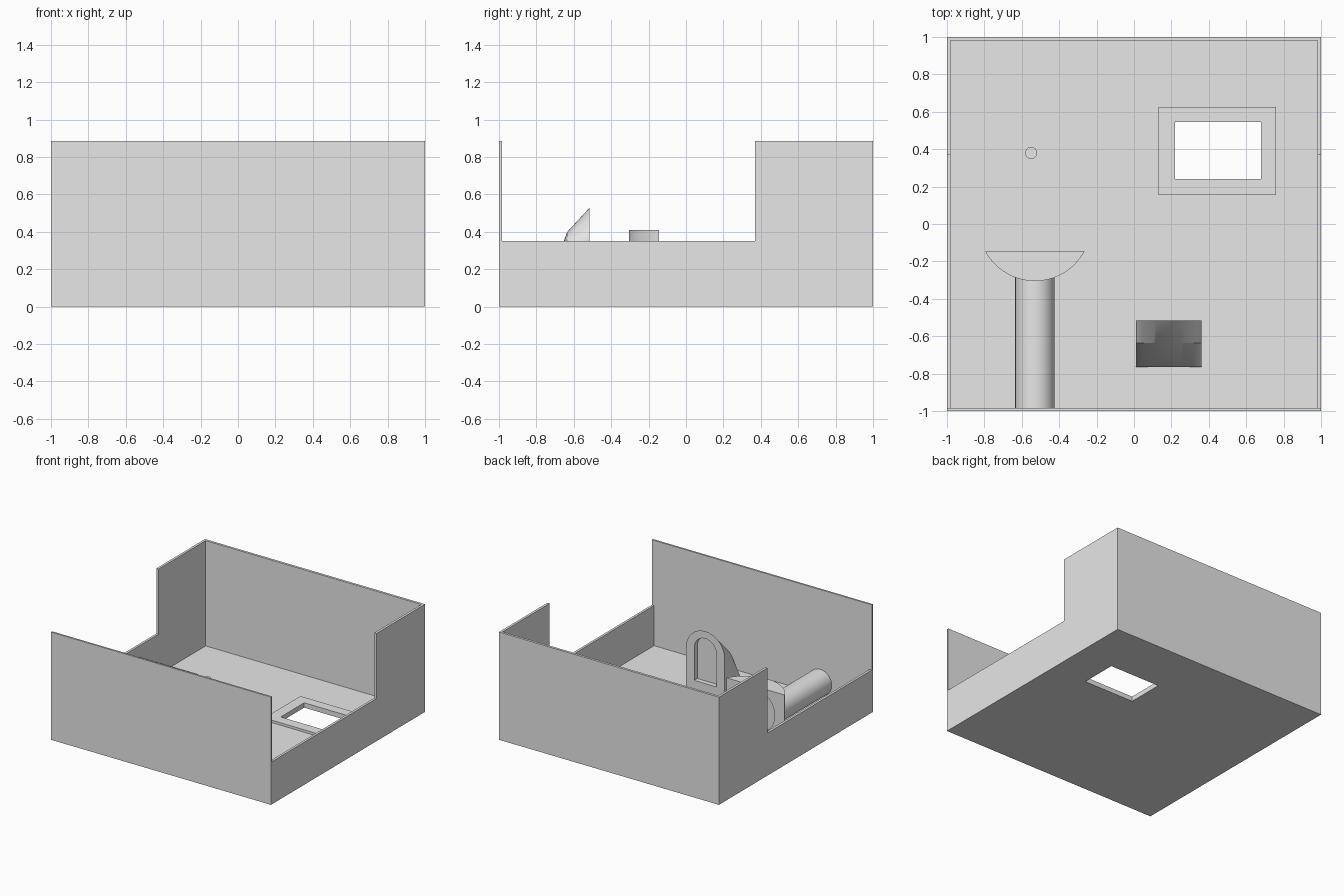
import bpy, bmesh, math
from mathutils import Vector

if "Cube" in bpy.data.objects:
    bpy.data.objects.remove(bpy.data.objects["Cube"], do_unlink=True)

grey = bpy.data.materials.new("plain_grey")
grey.use_nodes = True
grey.diffuse_color = (0.8, 0.8, 0.8, 1)
grey.node_tree.nodes["Principled BSDF"].inputs["Base Color"].default_value = (0.8, 0.8, 0.8, 1)

FLOOR = 0.02
WALL = 0.02
HEIGHT = 0.885


def loft(name, rings, smooth=False):
    """Skin closed rings of equal length and cap both ends."""
    bm = bmesh.new()
    loops = [[bm.verts.new(p) for p in ring] for ring in rings]
    n = len(loops[0])
    for a, b in zip(loops, loops[1:]):
        for i in range(n):
            j = (i + 1) % n
            bm.faces.new((a[i], a[j], b[j], b[i]))
    bm.faces.new(loops[0])
    bm.faces.new(loops[-1])
    bmesh.ops.recalc_face_normals(bm, faces=bm.faces)
    mesh = bpy.data.meshes.new(name)
    bm.to_mesh(mesh)
    bm.free()
    obj = bpy.data.objects.new(name, mesh)
    bpy.context.collection.objects.link(obj)
    mesh.materials.append(grey)
    if smooth:
        bpy.ops.object.select_all(action='DESELECT')
        bpy.context.view_layer.objects.active = obj
        obj.select_set(True)
        bpy.ops.object.shade_smooth_by_angle(angle=math.radians(25))
    return obj


def prism(name, points, axis, start, end, smooth=False):
    """Extrude a 2D outline along an axis."""
    def place(p, d):
        v = list(p)
        v.insert(axis, d)
        return Vector(v)
    return loft(name, [[place(p, d) for p in points] for d in (start, end)], smooth)


def rect(x0, x1, y0, y1):
    return [(x0, y0), (x1, y0), (x1, y1), (x0, y1)]


def circle(cx, cy, r, n=48, start=0, sweep=math.tau):
    return [(cx + r * math.cos(start + sweep * i / n), cy + r * math.sin(start + sweep * i / n))
            for i in range(n)]


def arch(cx, half, bottom, top, n=32):
    """Round-topped doorway outline."""
    spring = top - half
    curve = circle(cx, spring, half, n, 0, math.pi) + [(cx - half, spring)]
    return [(cx + half, bottom)] + curve + [(cx - half, bottom)]


def cut(obj, cutter):
    mod = obj.modifiers.new("cut", 'BOOLEAN')
    mod.operation = 'DIFFERENCE'
    mod.solver = 'EXACT'
    mod.object = cutter
    bpy.ops.object.select_all(action='DESELECT')
    bpy.context.view_layer.objects.active = obj
    obj.select_set(True)
    bpy.ops.object.modifier_apply(modifier=mod.name)
    bpy.data.objects.remove(cutter, do_unlink=True)


# Floor and raised window frame share one opening
opening = rect(0.22, 0.68, 0.24, 0.545)
floor = prism("floor", rect(-1, 1, -1, 1), 2, 0, FLOOR)
cut(floor, prism("floor_cutter", opening, 2, -0.1, 0.1))
frame = prism("opening_frame", rect(0.13, 0.76, 0.155, 0.625), 2, FLOOR, 0.04)
cut(frame, prism("frame_cutter", opening, 2, -0.1, 0.1))

# Front and back walls, then stepped side walls
prism("front_wall", rect(-1, 1, FLOOR, HEIGHT), 1, -1, -0.985)
prism("back_wall", rect(-1, 1, FLOOR, HEIGHT), 1, 1 - WALL, 1)
step = [(-0.985, FLOOR), (1 - WALL, FLOOR), (1 - WALL, HEIGHT),
        (0.37, HEIGHT), (0.37, 0.35), (-0.985, 0.35)]
for side, inner, outer in (("left", 1 - WALL, 1), ("right", -1, WALL - 1)):
    prism(side + "_wall", step, 0, inner, outer)

# Peg on the floor
prism("floor_peg", circle(-0.55, 0.38, 0.032, 32), 2, FLOOR, 0.10, True)

# Lying pipe leading to the bowed housing
prism("pipe", circle(-0.53, 0.125, 0.105), 1, -0.985, -0.26, True)

# Bowed housing with a round recess in its flat back
radius, chord_y, low_y = 0.30, -0.145, -0.305
centre_y = low_y + radius
half_angle = math.acos((centre_y - chord_y) / radius)
bow = circle(-0.53, centre_y, radius, 32, -math.pi / 2 - half_angle, 2 * half_angle)
bow.append((-0.53 + radius * math.sin(half_angle), chord_y))
housing = prism("bowed_housing", bow, 2, FLOOR, 0.41, True)
cut(housing, prism("housing_cutter", circle(-0.53, 0.215, 0.175), 1, chord_y - 0.04, chord_y + 0.1))

# Arched hood that slopes down towards the front in two stages
outline = arch(0.185, 0.175, FLOOR, 0.53)
rings = []
for y, top in ((-0.515, 0.53), (-0.635, 0.40), (-0.765, 0.05)):
    scale = (top - FLOOR) / (0.53 - FLOOR)
    rings.append([(x, y, FLOOR + (z - FLOOR) * scale) for x, z in outline])
hood = loft("arched_hood", rings, True)
cut(hood, prism("hood_cutter", arch(0.185, 0.10, 0.10, 0.47), 1, -0.555, -0.4))
